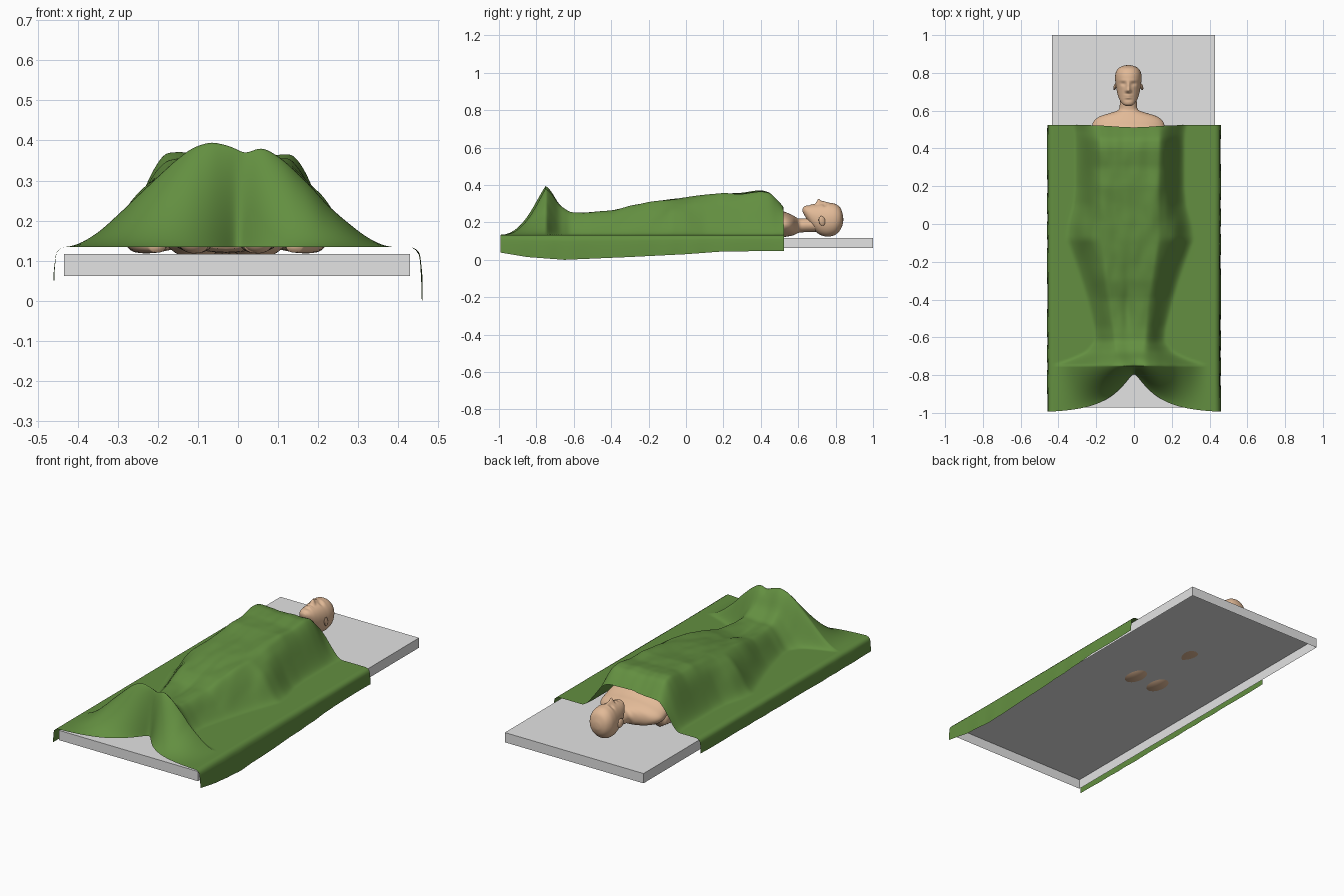
import bpy, bmesh, math
from mathutils import noise, Vector

if "Cube" in bpy.data.objects:
    bpy.data.objects.remove(bpy.data.objects["Cube"])

def material(name, rgb):
    m = bpy.data.materials.new(name)
    m.diffuse_color = (*rgb, 1)
    m.use_nodes = True
    m.node_tree.nodes["Principled BSDF"].inputs["Base Color"].default_value = m.diffuse_color
    return m

GREEN = material("green cloth", (0.125, 0.275, 0.052))
SKIN = material("skin", (0.76, 0.49, 0.31))
GREY = material("table grey", (0.77, 0.77, 0.77))
CX = -0.03  # the body lies slightly left of centre

def make(name, verts, faces, mat, smooth=True):
    me = bpy.data.meshes.new(name)
    me.from_pydata(verts, [], faces)
    me.materials.append(mat)
    bm = bmesh.new()
    bm.from_mesh(me)
    bmesh.ops.recalc_face_normals(bm, faces=bm.faces)
    bm.to_mesh(me)
    bm.free()
    for p in me.polygons:
        p.use_smooth = smooth
    ob = bpy.data.objects.new(name, me)
    bpy.context.collection.objects.link(ob)
    return ob

def smooth(t):
    t = max(0.0, min(1.0, t))
    return t * t * (3 - 2 * t)

def spline(rows, steps):
    """Catmull-Rom samples through rows of numbers."""
    out = []
    n = len(rows)
    for i in range(n - 1):
        p = [rows[max(0, min(n - 1, i + k))] for k in (-1, 0, 1, 2)]
        for s in range(steps):
            t = s / steps
            out.append([0.5 * (2 * b + (c - a) * t + (2 * a - 5 * b + 4 * c - d) * t * t
                        + (3 * b - a - 3 * c + d) * t ** 3) for a, b, c, d in zip(*p)])
    return out + [list(rows[-1])]

def loft(name, rows, steps=5, seg=32, power=1.0, shape=None):
    """rows: y, centre x, bottom z, top z, half width; ellipses stacked along y."""
    verts, faces = [], []
    rings = spline(rows, steps)
    for y, cx, zb, zt, hw in rings:
        for k in range(seg):
            a = 2 * math.pi * k / seg
            c, s = math.cos(a), math.sin(a)
            v = Vector((cx + hw * math.copysign(abs(c) ** power, c), y,
                        (zb + zt) / 2 + (zt - zb) / 2 * math.copysign(abs(s) ** power, s)))
            verts.append(shape(v, s) if shape else v)
    for r in range(len(rings) - 1):
        for k in range(seg):
            a, b = r * seg + k, r * seg + (k + 1) % seg
            faces.append((a, b, b + seg, a + seg))
    faces += [tuple(range(seg)), tuple(range(len(verts) - seg, len(verts)))]
    return make(name, verts, faces, SKIN)

def ball(name, loc, size, tilt=(0, 0, 0)):
    bpy.ops.mesh.primitive_uv_sphere_add(segments=24, ring_count=16, radius=1, location=loc, rotation=tilt)
    ob = bpy.context.object
    ob.name, ob.scale = name, size
    ob.data.materials.append(SKIN)
    bpy.ops.object.shade_smooth()
    return ob

# Table: a shallow tray turned upside down, open below
X0, X1, Y0, Y1, Z0, Z1 = -0.435, 0.43, -0.972, 1.0, 0.062, 0.117
tv = [(x, y, z) for z in (Z0, Z1) for x, y in ((X0, Y0), (X1, Y0), (X1, Y1), (X0, Y1))]
make("table_slab", tv, [(4, 5, 6, 7)] + [(i, (i + 1) % 4, (i + 1) % 4 + 4, i + 4) for i in range(4)], GREY, False)

# Head with nose, brow, eye sockets, lips
def bump(x, y, x0, y0, sx, sy):
    return math.exp(-((x - x0) / sx) ** 2 - ((y - y0) / sy) ** 2)

def face_shape(v, s):
    if s > 0:
        x, y = abs(v.x - CX), v.y
        v.z += smooth(s * 2) * (
            0.024 * bump(x, y, 0, 0.708, 0.010, 0.013) + 0.012 * bump(x, y, 0, 0.732, 0.009, 0.022)
            + 0.006 * bump(x, y, 0.011, 0.704, 0.006, 0.008)
            - 0.007 * bump(x, y, 0.027, 0.742, 0.014, 0.010)
            + 0.002 * bump(x, y, 0.026, 0.76, 0.02, 0.007)
            + 0.005 * bump(x, y, 0, 0.680, 0.018, 0.005) + 0.005 * bump(x, y, 0, 0.669, 0.016, 0.005)
            - 0.002 * bump(x, y, 0, 0.656, 0.02, 0.005))
    return v

head = [(0.624, .255, .275, .012), (0.635, .235, .287, .030), (0.655, .200, .291, .045),
        (0.68, .163, .294, .055), (0.71, .138, .298, .062), (0.74, .126, .302, .067),
        (0.77, .125, .304, .070), (0.80, .135, .298, .067), (0.825, .160, .278, .052),
        (0.838, .190, .243, .025), (0.841, .21, .22, .004)]
loft("head", [(y, CX, b, t, w) for y, b, t, w in head], steps=7, seg=72, power=0.95, shape=face_shape)
for s in (-1, 1):
    ball("eye", (CX + s * 0.027, 0.742, 0.2735), (0.011, 0.008, 0.0105))
    ball("ear", (CX + s * 0.070, 0.727, 0.208), (0.008, 0.018, 0.026), (0.25, 0, s * 0.3))

# Neck, shoulders and torso
torso = [(0.70, .150, .225, .044), (0.64, .148, .222, .045), (0.605, .145, .220, .052),
         (0.588, .138, .228, .095), (0.570, .130, .238, .150), (0.545, .125, .250, .182),
         (0.51, .120, .265, .192), (0.44, .115, .310, .185), (0.34, .118, .325, .165),
         (0.2, .125, .315, .140), (0.08, .122, .300, .155), (-0.05, .120, .285, .160),
         (-0.10, .13, .26, .14)]
loft("torso", [(y, CX, b, t, w) for y, b, t, w in torso], seg=48)

# Limbs, mirrored about the body's centre line
leg = [(0.0, .08, .12, .27, .075), (-0.2, .08, .121, .25, .065), (-0.38, .075, .125, .225, .05),
       (-0.52, .07, .119, .21, .045), (-0.66, .07, .122, .185, .032), (-0.74, .07, .119, .18, .03)]
arm = [(0.50, .15, .125, .22, .042), (0.3, .18, .12, .20, .042), (0.05, .215, .12, .19, .035),
       (-0.08, .22, .12, .18, .028), (-0.16, .20, .118, .17, .034), (-0.24, .17, .12, .15, .02)]
for s in (-1, 1):
    loft("leg", [(y, CX + s * x, b, t, w) for y, x, b, t, w in leg])
    loft("arm", [(y, CX + s * x, b, t, w) for y, x, b, t, w in arm], seg=24)
    ball("foot", (CX + s * 0.085, -0.728, 0.225), (0.035, 0.025, 0.105), (0.05, 0, 0))
    ball("heel", (CX + s * 0.08, -0.725, 0.15), (0.04, 0.04, 0.032))
    ball("buttock", (CX + s * 0.075, 0.07, 0.195), (0.095, 0.15, 0.09))

# Blanket: y, ridge height, half width of the plateau, half width of the foot of the slope
FLAT, RIDGE = 0.134, -0.75
DRAPE = [(-0.78, .400, .035, .43), (-0.75, .396, .035, .43), (-0.72, .365, .045, .33), (-0.68, .295, .06, .24),
         (-0.62, .25, .075, .19), (-0.55, .248, .08, .195), (-0.4, .262, .095, .235), (-0.3, .288, .11, .265),
         (-0.2, .305, .125, .30), (-0.08, .322, .15, .345), (0.0, .33, .15, .335), (0.1, .342, .15, .305),
         (0.2, .355, .15, .295), (0.3, .352, .15, .295), (0.4, .366, .15, .295), (0.45, .357, .15, .295),
         (0.5, .305, .15, .30), (0.53, .268, .16, .31)]

def table_at(table, y):
    if y <= table[0][0]:
        return table[0][1:]
    for a, b in zip(table, table[1:]):
        if y <= b[0]:
            t = (y - a[0]) / (b[0] - a[0])
            return [p + (q - p) * t for p, q in zip(a[1:], b[1:])]
    return table[-1][1:]

def hem(x):
    return -1.0 + 0.235 * math.exp(-math.sqrt(x * x + 0.0003) / 0.125)

def height(x, y):
    if y < RIDGE:  # cloth falling from the toes to the hem
        t = max(0.0, (y - hem(x)) / (RIDGE - hem(x)))
        return FLAT + (height(x, RIDGE) - FLAT) * (0.5 * t + 0.5 * smooth(t))
    top, a, b = [sum(c) / 3 for c in zip(*(table_at(DRAPE, y + d) for d in (-0.012, 0, 0.012)))]
    d = abs(x + 0.022)
    fall = 1 - smooth((d - a) / (b - a))
    z = (top - FLAT) * fall
    z -= 0.016 * bump(x, y, CX, -0.42, 0.03, 0.22)                       # hollow between the legs
    z -= 0.018 * bump(x, y, 0.02, RIDGE, 0.03, 0.03)                     # dip between the toes
    z += 0.02 * bump(d, y, 0.25, -0.05, 0.04, 0.09)                      # elbows
    z -= 0.012 * bump(d, y, 0.17, 0.12, 0.025, 0.2)                      # hollow beside the arms
    wrinkle = noise.noise((x * 10, y * 5, 1.7)) + 0.4 * noise.noise((x * 20, y * 10, 5.1))
    return FLAT + max(0.0, z + 0.009 * wrinkle * min(1, fall * 2))

HEM_R = [(-1, .04), (-0.85, .015), (-0.65, .0), (-0.3, .015), (0, .03), (0.2, .045), (0.53, .047)]
HEM_L = [(-1, .052), (-0.6, .05), (0.53, .055)]
EDGE = 0.432
cols = [(0, -EDGE + 2 * EDGE * i / 120) for i in range(121)]
side = [(0.444, 0.06), (0.452, 0.15), (0.455, 0.28), (0.457, 0.5), (0.459, 0.75), (0.46, 1.0)]
cols = [(f, -x) for x, f in reversed(side)] + cols + [(f, x) for x, f in side]
FRONT, BACK = 28, 130
verts = []
for j in range(FRONT + BACK + 1):
    for f, x in cols:
        xe = max(-EDGE, min(EDGE, x))
        if j < FRONT:
            y = hem(xe) + (RIDGE - hem(xe)) * j / FRONT
        else:
            y = RIDGE + (0.524 - RIDGE) * (j - FRONT) / BACK
            y -= 0.012 * max(0, j - 120) / 38 * math.exp(-(x / 0.15) ** 2)   # neckline dips
        z = height(xe, y)
        if abs(x) > EDGE:  # cloth hanging over the table edge
            low = table_at(HEM_R if x > 0 else HEM_L, y)[0]
            z = FLAT + (low - FLAT) * f
            x += 0.0012 * f * math.sin(y * 30 + 2 * math.sin(y * 9))
        verts.append((x, y, z))
n = len(cols)
faces = [(j * n + i, j * n + i + 1, (j + 1) * n + i + 1, (j + 1) * n + i)
         for j in range(FRONT + BACK) for i in range(n - 1)]
make("blanket", verts, faces, GREEN)
